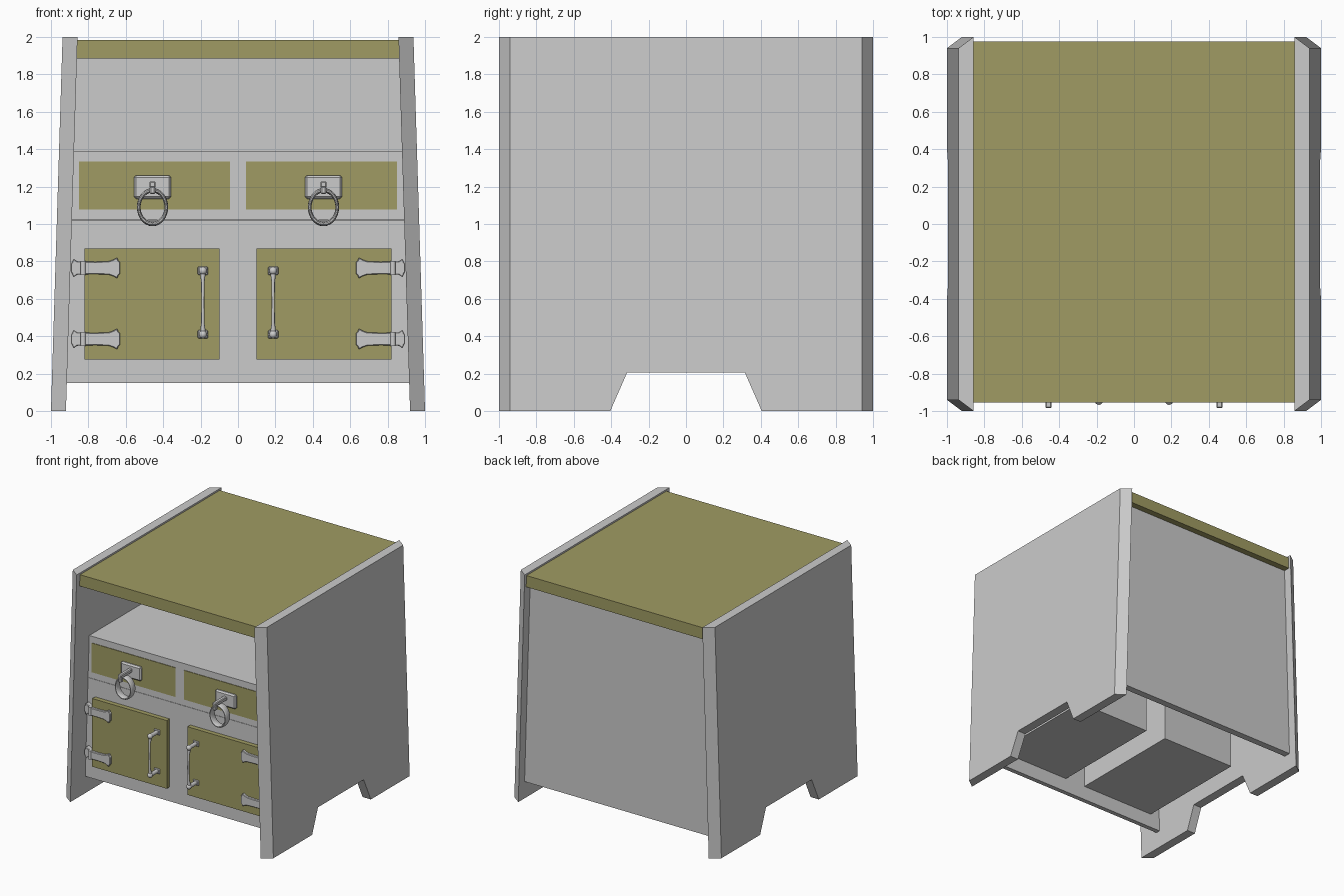
import bpy, bmesh, math

if "Cube" in bpy.data.objects:
    bpy.data.objects.remove(bpy.data.objects["Cube"])

olive = bpy.data.materials.new("olive_paint")
olive.diffuse_color = (0.35, 0.33, 0.125, 1)
olive.use_nodes = True
olive.node_tree.nodes["Principled BSDF"].inputs["Base Color"].default_value = olive.diffuse_color


def loft(name, a, b, mat=None, bevel=0):
    """Closed solid between two matching loops of points."""
    bm = bmesh.new()
    va = [bm.verts.new(p) for p in a]
    vb = [bm.verts.new(p) for p in b]
    bm.faces.new(va)
    bm.faces.new(vb)
    n = len(a)
    for i in range(n):
        j = (i + 1) % n
        bm.faces.new((va[i], va[j], vb[j], vb[i]))
    bmesh.ops.recalc_face_normals(bm, faces=bm.faces)
    me = bpy.data.meshes.new(name)
    bm.to_mesh(me)
    bm.free()
    ob = bpy.data.objects.new(name, me)
    bpy.context.collection.objects.link(ob)
    if mat:
        me.materials.append(mat)
    if bevel:
        m = ob.modifiers.new("bevel", 'BEVEL')
        m.width = bevel
        m.segments = 1
    return ob


def plate(name, outline, y0, y1, mat=None, bevel=0):
    """Extrude an x-z outline along y."""
    return loft(name, [(x, y0, z) for x, z in outline],
                [(x, y1, z) for x, z in outline], mat, bevel)


def box(name, x0, x1, y0, y1, z0, z1, mat=None, bevel=0):
    return plate(name, [(x0, z0), (x1, z0), (x1, z1), (x0, z1)], y0, y1, mat, bevel)


def inner(z):
    return 0.92 - 0.03 * z


def board(name, y0, y1, z0, z1, mat=None):
    """Board that fits between the leaning sides."""
    a, b = inner(z0), inner(z1)
    return plate(name, [(-a, z0), (a, z0), (b, z1), (-b, z1)], y0, y1, mat)


def smooth(ob):
    bpy.ops.object.select_all(action='DESELECT')
    bpy.context.view_layer.objects.active = ob
    ob.select_set(True)
    bpy.ops.object.shade_smooth_by_angle()


def cylinder(name, r, h, loc, rot=(0, 0, 0)):
    bpy.ops.mesh.primitive_cylinder_add(vertices=16, radius=r, depth=h, location=loc, rotation=rot)
    bpy.context.object.name = name
    smooth(bpy.context.object)


# leaning side panels with foot notch and chamfered ends
for s, tag in ((-1, "left"), (1, "right")):
    def side(x0, ye):
        pts = [(-ye, 0), (-.405, 0), (-.315, .205), (.315, .205), (.405, 0), (ye, 0), (ye, 2), (-ye, 2)]
        return [(s * (x0 - .031 * z), y, z) for y, z in pts]
    loft(tag + "_side_panel", side(1, .94), side(.92, 1))

# carcass
board("top_slab", -.955, .975, 1.885, 1.985, olive)
board("back_panel", .86, .92, .15, 1.885)
board("drawer_section", -.8, .86, 1.022, 1.39)
board("door_frame", -.8, -.76, .15, 1.02)

for s, tag in ((-1, "left"), (1, "right")):
    # drawer front
    box(tag + "_drawer_front", s * .042, s * .85, -.805, -.79, 1.078, 1.333, olive)

    # ring pull: backplate, post, hook and ring
    cx = s * .457
    box(tag + "_pull_plate", cx - .1, cx + .1, -.832, -.8, 1.135, 1.26, bevel=.012)
    box(tag + "_pull_post", cx - .017, cx + .017, -.985, -.82, 1.195, 1.228, bevel=.006)
    box(tag + "_pull_hook", cx - .015, cx + .015, -.985, -.95, 1.16, 1.2, bevel=.006)
    bpy.ops.mesh.primitive_torus_add(major_segments=32, minor_segments=10, major_radius=.09,
                                     minor_radius=.012, location=(cx, -.905, 1.09),
                                     rotation=(math.pi / 2, 0, 0))
    ring = bpy.context.object
    ring.name = tag + "_pull_ring"
    ring.scale = (.82, 1, 2.8)
    smooth(ring)

    # door with compartment box behind
    box(tag + "_door", s * .1, s * .82, -.84, -.79, .275, .87, olive)
    box(tag + "_compartment", s * .1, s * .82, -.79, .28, .275, .87)

    # door handle: end plates, knobs and bowed bar
    hx = s * .188
    for z, d in ((.75, 1), (.41, -1)):
        box(tag + "_handle_plate", hx - .028, hx + .028, -.855, -.84, z - .022, z + .022, bevel=.005)
        cylinder(tag + "_handle_post", .017, .1, (hx, -.9, z), (math.pi / 2, 0, 0))
        bpy.ops.mesh.primitive_uv_sphere_add(segments=14, ring_count=8, radius=.022,
                                             location=(hx, -.945, z))
        bpy.context.object.name = tag + "_handle_knob"
        smooth(bpy.context.object)
    cu = bpy.data.curves.new(tag + "_handle_bar", 'CURVE')
    cu.dimensions = '3D'
    cu.bevel_depth = .01
    cu.bevel_resolution = 3
    cu.use_fill_caps = True
    path = [(-.94, .75, 1.7), (-.952, .69, .9), (-.955, .58, .8), (-.952, .47, .9), (-.94, .41, 1.7)]
    sp = cu.splines.new('POLY')
    sp.points.add(len(path) - 1)
    for p, (y, z, r) in zip(sp.points, path):
        p.co = (hx, y, z, 1)
        p.radius = r
    bpy.context.collection.objects.link(bpy.data.objects.new(tag + "_handle_bar", cu))

    # strap hinges: door leaf, frame leaf, barrel
    half_long = [(.82, .034), (.76, .033), (.69, .036), (.665, .045), (.646, .056), (.64, .04), (.63, .03)]
    half_short = [(.825, .034), (.86, .036), (.88, .05), (.887, .032), (.893, .022)]
    for z in (.765, .385):
        for half, nm, y0, y1 in ((half_long, "_hinge_door_leaf", -.865, -.84),
                                 (half_short, "_hinge_frame_leaf", -.845, -.8)):
            up = [(s * x, z + h) for x, h in half]
            down = [(s * x, z - h) for x, h in reversed(half)]
            plate(tag + nm, up + down, y0, y1, bevel=.004)
        cylinder(tag + "_hinge_barrel", .015, .076, (s * .828, -.855, z))
